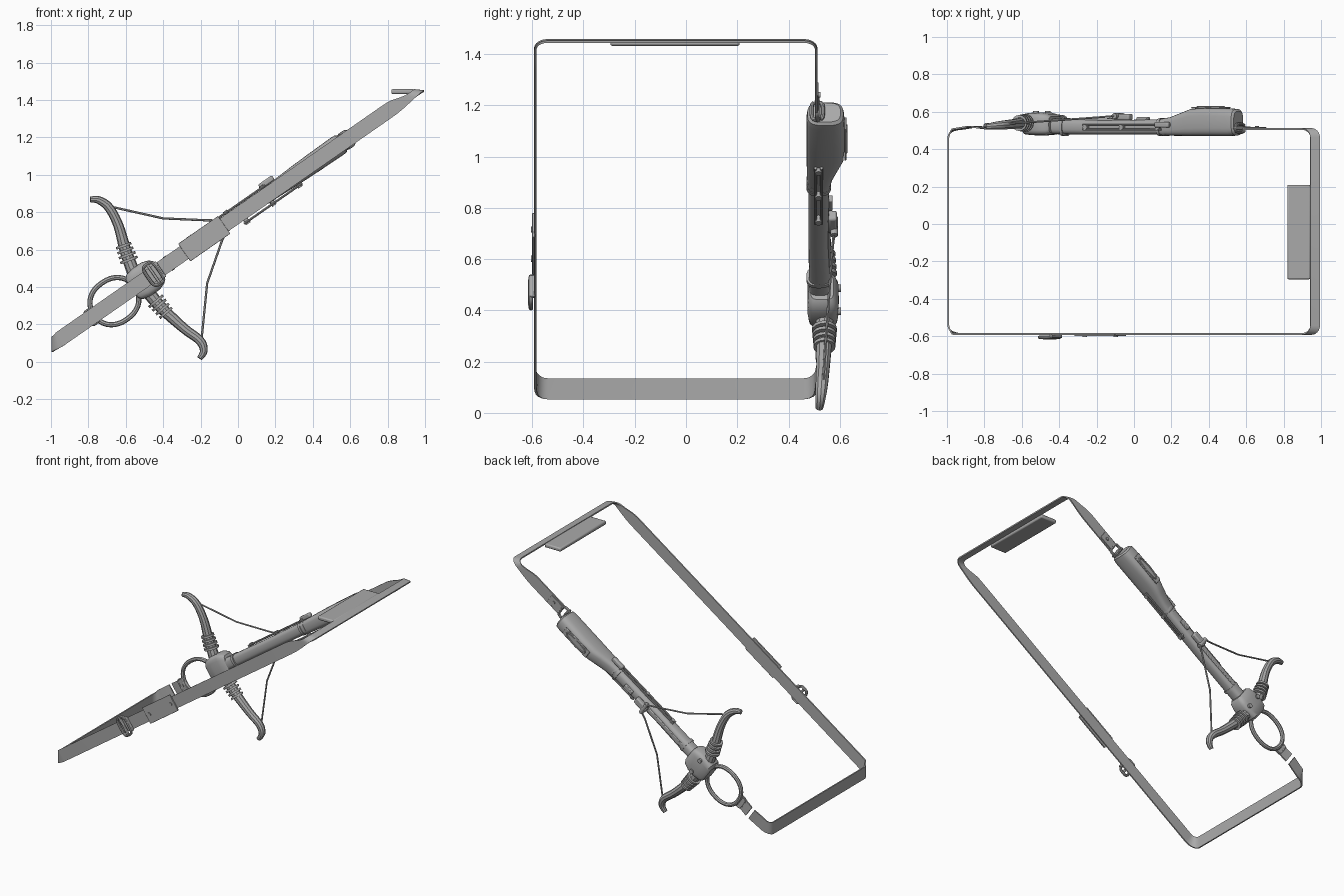
import bpy, bmesh, math
from mathutils import Vector

if "Cube" in bpy.data.objects:
    bpy.data.objects.remove(bpy.data.objects["Cube"])

ANG = math.radians(34.8)
C, S = math.cos(ANG), math.sin(ANG)
Z0 = 0.784
Y = Vector((0, 1, 0))
U = Vector((C, 0, S))       # along the bow and strap
V = Vector((-S, 0, C))      # across the bow

grey = bpy.data.materials.new("grey")
grey.diffuse_color = (0.4, 0.4, 0.4, 1)
grey.use_nodes = True
grey.node_tree.nodes["Principled BSDF"].inputs["Base Color"].default_value = grey.diffuse_color


def P(u, v, y):
    return Vector((0, 0, Z0)) + U * u + V * v + Y * y


def finish(name, bm, angle=35, bevel=0):
    bmesh.ops.recalc_face_normals(bm, faces=bm.faces)
    me = bpy.data.meshes.new(name)
    bm.to_mesh(me)
    bm.free()
    me.materials.append(grey)
    me.shade_smooth()
    me.set_sharp_from_angle(angle=math.radians(angle))
    ob = bpy.data.objects.new(name, me)
    bpy.context.collection.objects.link(ob)
    if bevel:
        m = ob.modifiers.new("bevel", 'BEVEL')
        m.width, m.segments = bevel, 2
    return ob


def skin(name, rings, loop=False):
    """Join a row of equal rings into one surface."""
    bm = bmesh.new()
    vs = [[bm.verts.new(p) for p in r] for r in rings]
    n = len(vs[0])
    for i in range(len(vs) if loop else len(vs) - 1):
        a, b = vs[i], vs[(i + 1) % len(vs)]
        for j in range(n):
            k = (j + 1) % n
            bm.faces.new((a[j], a[k], b[k], b[j]))
    if not loop:
        bm.faces.new(vs[0])
        bm.faces.new(vs[-1])
    return finish(name, bm)


def smooth(pts, steps=5):
    """Catmull-Rom curve through tuples of any length."""
    out = []
    for i in range(len(pts) - 1):
        q = [pts[max(i - 1, 0)], pts[i], pts[i + 1], pts[min(i + 2, len(pts) - 1)]]
        for s in range(steps):
            t = s / steps
            out.append(tuple(0.5 * (2 * b + (c - a) * t + (2 * a - 5 * b + 4 * c - d) * t * t
                       + (3 * b - a - 3 * c + d) * t ** 3) for a, b, c, d in zip(*q)))
    return out + [pts[-1]]


def tube(name, pts, loop=False, n=10):
    """Round tube through (x, y, z, radius)."""
    rings, m = [], len(pts)
    for i, p in enumerate(pts):
        a = pts[(i - 1) % m if loop else max(i - 1, 0)]
        b = pts[(i + 1) % m if loop else min(i + 1, m - 1)]
        t = (Vector(b[:3]) - Vector(a[:3])).normalized()
        side = (t.cross(Y) if abs(t.y) < 0.9 else t.cross(V)).normalized()
        up = side.cross(t)
        rings.append([Vector(p[:3]) + p[3] * (math.cos(k) * side + math.sin(k) * up)
                      for k in (2 * math.pi * j / n for j in range(n))])
    return skin(name, rings, loop)


def rod(name, a, b, r, n=12):
    return tube(name, [(*a, r), (*b, r)], n=n)


def box(name, u, v, y, su, sv, sy, bevel=0.004):
    bm = bmesh.new()
    bmesh.ops.create_cube(bm, size=1)
    for w in bm.verts:
        w.co = P(u + w.co.x * su, v + w.co.z * sv, y + w.co.y * sy)
    return finish(name, bm, bevel=bevel)


def link(name, u, v, y, su, sv, r, e=4, n=28, flat=False):
    """Rounded loop lying in the bow plane, or upright when flat is False."""
    pts = []
    for i in range(n):
        a = 2 * math.pi * i / n
        p = math.copysign(abs(math.cos(a)) ** (2 / e), math.cos(a))
        q = math.copysign(abs(math.sin(a)) ** (2 / e), math.sin(a))
        pts.append((*(P(u + su * p, v + sv * q, y) if flat else P(u, v + sv * q, y + su * p)), r))
    return tube(name, pts, True, 8)


def loft(name, sections, e=2.8, n=24):
    """Rounded sections across the bow: (u, half width, low y, high y)."""
    rings = []
    for u, w, lo, hi in sections:
        ring = []
        for i in range(n):
            a = 2 * math.pi * i / n
            p = math.copysign(abs(math.cos(a)) ** (2 / e), math.cos(a))
            q = math.copysign(abs(math.sin(a)) ** (2 / e), math.sin(a))
            ring.append(P(u, w * p, (lo + hi) / 2 + (hi - lo) / 2 * q))
        rings.append(ring)
    return skin(name, rings)


def step(a, b, x):
    t = min(1, max(0, (x - a) / (b - a)))
    return t * t * (3 - 2 * t)


# Carrying strap: a ribbon round a rectangle, twisting flat over the shoulder
def strap(name, plan):
    rings = []
    for i, (x, y) in enumerate(plan):
        r, l = step(0.80, 0.955, x), step(-0.94, -0.985, x)
        w = V.lerp(Vector((-1, 0, 0.12)), r).lerp(Vector((0, 0, 1)), l).normalized()
        half = 0.041 - 0.015 * r
        a, b = plan[max(i - 1, 0)], plan[min(i + 1, len(plan) - 1)]
        t = Vector((b[0] - a[0], b[1] - a[1], 0.695 * (b[0] - a[0])))
        k = t.cross(w).normalized() * 0.0045
        c = Vector((x, y, Z0 + 0.695 * x - 0.006 * r))
        rings.append([c + w * half + k, c + w * half - k, c - w * half - k, c - w * half + k])
    return skin(name, rings)


def corner(cx, cy, r, start):
    return [(cx + r * math.cos(a), cy + r * math.sin(a))
            for a in (math.radians(start - 15 * i) for i in range(7))]


X0, X1, YF, YB = -0.993, 0.968, -0.588, 0.508
plan = [(0.60 + 0.025 * i, YB) for i in range(13)]
plan += corner(X1 - 0.045, YB - 0.045, 0.045, 90) + corner(X1 - 0.045, YF + 0.045, 0.045, 0)
plan += [(0.90 - 0.025 * i, YF) for i in range(6)]
plan += corner(X0 + 0.05, YF + 0.05, 0.05, -90) + corner(X0 + 0.05, YB - 0.05, 0.05, 180)
strap("strap", plan + [(-0.91, 0.513), (-0.87, 0.52)])
strap("strap_tab", [(-0.85, 0.52), (-0.81, 0.515), (-0.775, 0.515)])

# Shoulder pad
bm = bmesh.new()
bmesh.ops.create_cube(bm, size=1)
for w in bm.verts:
    w.co = Vector((0.882 + 0.125 * w.co.x, -0.043 + 0.505 * w.co.y, 1.445 + 0.026 * w.co.z))
finish("shoulder_pad", bm, bevel=0.008)

# Strap joining plate, rivets and buckle on the front
box("strap_plate", -0.22, 0, -0.595, 0.26, 0.115, 0.010, 0.002)
for du in (-0.1, 0.1):
    rod("plate_rivet", P(-0.22 + du, 0, -0.597), P(-0.22 + du, 0, -0.605), 0.012)
link("strap_buckle", -0.55, 0, -0.605, 0.035, 0.062, 0.009, flat=True)
box("buckle_bar", -0.55, 0, -0.608, 0.014, 0.12, 0.018)
box("strap_keeper", -0.51, 0, -0.6, 0.018, 0.1, 0.02)

# Bow body: barrel, shoulder stock and collars
loft("barrel", [(-0.52, 0.040, 0.480, 0.565), (-0.2, 0.038, 0.478, 0.555), (0.22, 0.040, 0.478, 0.56)])
loft("stock", [(0.19, 0.042, 0.474, 0.562), (0.25, 0.045, 0.472, 0.572), (0.32, 0.048, 0.471, 0.595),
               (0.38, 0.051, 0.470, 0.615), (0.48, 0.054, 0.470, 0.622), (0.64, 0.057, 0.470, 0.618),
               (0.67, 0.055, 0.474, 0.614), (0.68, 0.045, 0.485, 0.603)], 3.2)
for u in (-0.45, 0.18, 0.21):
    loft("collar", [(u - 0.009, 0.044, 0.470, 0.566), (u + 0.009, 0.044, 0.470, 0.566)])
box("butt_plate", 0.5, 0, 0.622, 0.22, 0.055, 0.008, 0.003)
link("stock_inlay", 0.5, 0, 0.625, 0.085, 0.022, 0.006, 2, flat=True)

# Trigger levers along both sides, with pins
for name, v, a, b in (("left_lever", 0.048, -0.30, 0.21), ("right_lever", -0.056, 0.0, 0.38)):
    for dy in (-0.012, 0.012):
        rod(name, P(a, v, 0.517 + dy), P(b, v, 0.517 + dy), 0.006, 8)
    for u in (a + 0.02, (a + b) / 2, b - 0.02):
        rod("lever_pin", P(u, v * 0.5, 0.517), P(u, v * 1.22, 0.517), 0.014)
box("side_catch", 0.225, 0.058, 0.53, 0.09, 0.03, 0.03, 0.008)

# String rail, latch and sight
box("string_rail", -0.28, 0, 0.557, 0.36, 0.03, 0.014)
box("latch", -0.07, 0, 0.572, 0.10, 0.045, 0.034, 0.008)
rod("nut", P(-0.1, -0.042, 0.578), P(-0.1, 0.042, 0.578), 0.015)
box("rear_sight", 0.06, 0, 0.562, 0.07, 0.03, 0.02)

# Head block with bolts
loft("head_block", [(-0.69, 0.060, 0.486, 0.58), (-0.675, 0.078, 0.478, 0.592), (-0.63, 0.088, 0.474, 0.596),
                    (-0.57, 0.088, 0.474, 0.596), (-0.53, 0.074, 0.478, 0.588), (-0.515, 0.058, 0.486, 0.576)], 4.5)
for v in (-0.055, 0.055):
    rod("head_bolt", P(-0.6, v, 0.58), P(-0.6, v, 0.604), 0.015)

# Limbs, lashing coils and strings
limbs = {
    "upper": [(-0.555, 0.54, 0.47, 0.036), (-0.60, 0.54, 0.59, 0.032), (-0.64, 0.535, 0.73, 0.027),
              (-0.69, 0.53, 0.825, 0.025), (-0.745, 0.525, 0.865, 0.021), (-0.79, 0.52, 0.868, 0.015)],
    "lower": [(-0.49, 0.54, 0.385, 0.036), (-0.41, 0.54, 0.29, 0.032), (-0.29, 0.535, 0.18, 0.027),
              (-0.205, 0.53, 0.115, 0.025), (-0.183, 0.525, 0.06, 0.021), (-0.205, 0.52, 0.018, 0.015)]}
for side, pts in limbs.items():
    tube(side + "_limb", smooth(pts))
    a, b = Vector(pts[0][:3]), Vector(pts[1][:3])
    d = (b - a).normalized()
    for i in range(4):
        p = a + d * (0.08 + 0.027 * i)
        rod("limb_coil", p - d * 0.007, p + d * 0.007, 0.049 - 0.002 * i, 16)
r = 0.006
tube("upper_string", [(-0.69, 0.535, 0.832, r), (-0.40, 0.555, 0.767, r), (-0.17, 0.572, 0.757, r),
                      (*P(-0.1, 0.035, 0.578), r)], n=6)
tube("lower_string", [(-0.195, 0.535, 0.12, r), (-0.165, 0.555, 0.42, r), (-0.085, 0.572, 0.65, r),
                      (*P(-0.1, -0.035, 0.578), r)], n=6)

# Foot stirrup and strap links
link("stirrup", -0.805, 0, 0.525, 0.132, 0.118, 0.014, 2.2, 36, True)
link("front_link", -0.955, 0, 0.515, 0.022, 0.042, 0.007, flat=True)
box("link_bar", -0.94, 0, 0.515, 0.018, 0.09, 0.02)
link("rear_link", 0.705, 0, 0.512, 0.03, 0.042, 0.009, flat=True)
link("rear_swivel", 0.69, 0, 0.512, 0.022, 0.04, 0.008)
box("rear_strap_tab", 0.79, 0, 0.513, 0.10, 0.065, 0.009, 0.002)
rod("tab_rivet", P(0.8, 0, 0.515), P(0.8, 0, 0.524), 0.011)
